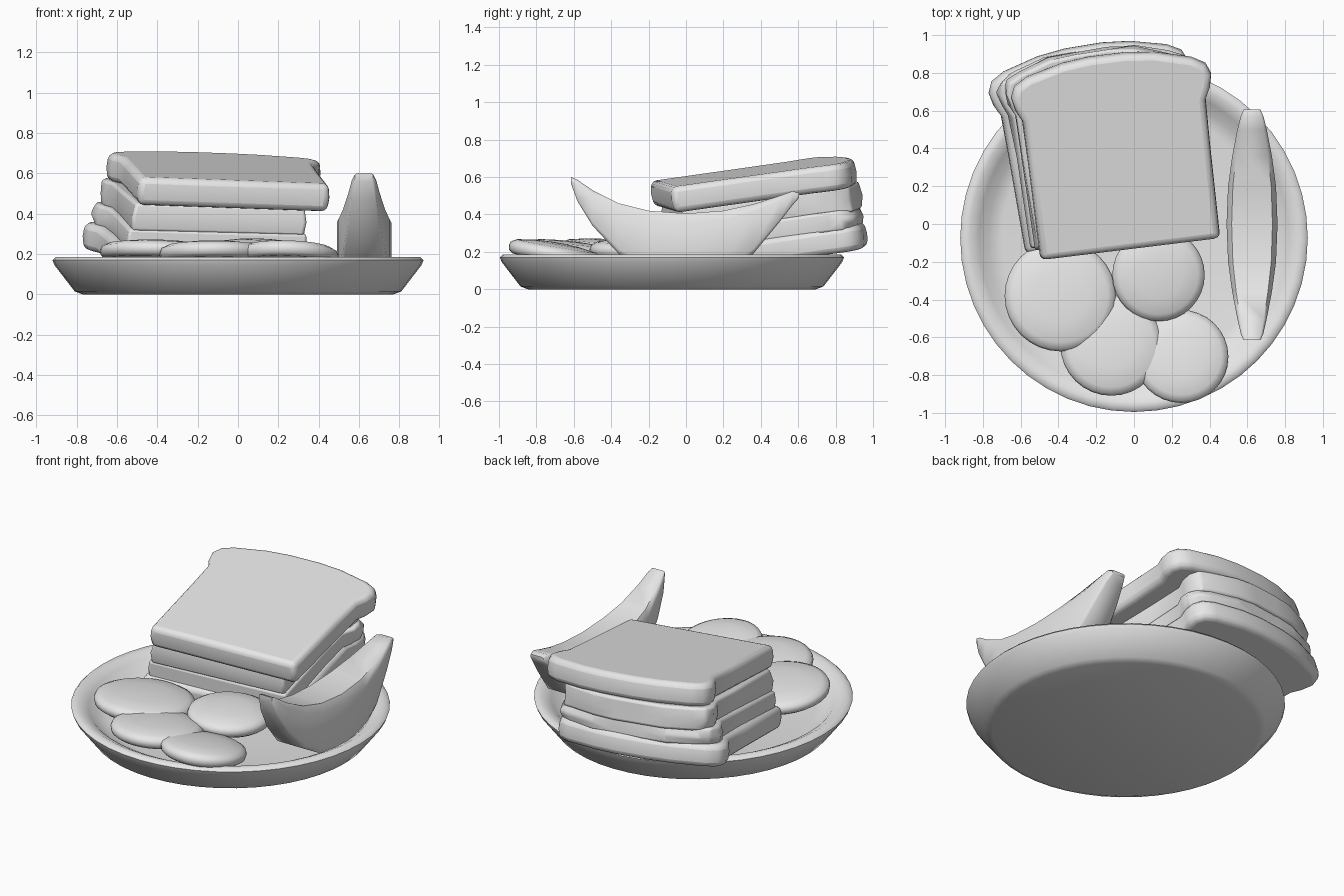
import bpy, bmesh, math, random
from mathutils import Vector

random.seed(4)
if "Cube" in bpy.data.objects:
    bpy.data.objects.remove(bpy.data.objects["Cube"], do_unlink=True)

GREY = (0.8, 0.8, 0.8, 1)
clay = bpy.data.materials.new("light_grey")
clay.use_nodes = True
clay.diffuse_color = GREY
clay.node_tree.nodes["Principled BSDF"].inputs["Base Color"].default_value = GREY


def loft(name, rings, closed_ends=True, bevel=0, angle=50):
    """Skin a stack of equal-length rings of points."""
    bm = bmesh.new()
    loops = [[bm.verts.new(p) for p in ring] for ring in rings]
    n = len(loops[0])
    for a, b in zip(loops, loops[1:]):
        for i in range(n):
            j = (i + 1) % n
            bm.faces.new((a[i], a[j], b[j], b[i]))
    if closed_ends:
        bm.faces.new(loops[0])
        bm.faces.new(loops[-1])
    bmesh.ops.recalc_face_normals(bm, faces=bm.faces)
    mesh = bpy.data.meshes.new(name)
    bm.to_mesh(mesh)
    bm.free()
    mesh.materials.append(clay)
    ob = bpy.data.objects.new(name, mesh)
    bpy.context.collection.objects.link(ob)
    if bevel:
        mod = ob.modifiers.new("Rounded edges", "BEVEL")
        mod.width, mod.segments = bevel, 3
        mod.limit_method = "ANGLE"
        mod.angle_limit = math.radians(40)
    bpy.ops.object.select_all(action="DESELECT")
    bpy.context.view_layer.objects.active = ob
    ob.select_set(True)
    bpy.ops.object.shade_smooth_by_angle(angle=math.radians(angle))
    return ob


def circle(r, z, n=48):
    return [(r * math.cos(math.tau * i / n), r * math.sin(math.tau * i / n), z)
            for i in range(n)]


def place(ob, loc, tilt_x, tilt_y, turn):
    ob.location = loc
    ob.rotation_euler = (tilt_x, tilt_y, math.radians(turn))


# Plate with a raised, rounded rim
profile = [(0.77, 0), (0.81, 0.015), (0.91, 0.145), (0.92, 0.17), (0.905, 0.185),
           (0.87, 0.185), (0.82, 0.16), (0.77, 0.11), (0.7, 0.095)]
plate = loft("plate", [circle(r, z) for r, z in profile])
plate.location.y = -0.075

# Loaf-shaped outline: straight sides, pinched shoulders, arched crown
right_side = [(0.48, -0.52), (0.485, 0.0), (0.49, 0.23), (0.52, 0.29), (0.535, 0.36),
              (0.51, 0.42), (0.44, 0.46), (0.25, 0.51), (0.1, 0.527)]
outline = right_side + [(-x, y) for x, y in reversed(right_side)]


def slice_of(name, height, loc, tilt_x, tilt_y, turn, sx=1, sy=1, wobble=0, bevel=0.03):
    rings = []
    for z, grow in ((-0.5, 0.985), (0, 1), (0.5, 0.985)):
        ring = []
        for x, y in outline:
            k = grow + random.uniform(-wobble, wobble)
            ring.append((x * sx * k, y * sy * k, z * height))
        rings.append(ring)
    place(loft(name, rings, bevel=bevel), loc, tilt_x, tilt_y, turn)


# Sandwich
slice_of("lower_bread", 0.135, (-0.185, 0.43, 0.225), 0.15, 0.02, 9.5)
slice_of("lower_filling", 0.11, (-0.17, 0.42, 0.33), 0.15, 0.03, 8,
         0.95, 0.97, 0.025, 0.015)
slice_of("upper_filling", 0.14, (-0.16, 0.42, 0.44), 0.14, 0.03, 8,
         0.9, 0.97, 0.02, 0.015)
slice_of("upper_bread", 0.14, (-0.08, 0.38, 0.565), 0.14, 0.035, 7)

# Round slices overlapping at the front of the plate
discs = [("left_slice", 0.295, (-0.39, -0.38, 0.215), -0.08, 0.03),
         ("right_slice", 0.245, (0.13, -0.27, 0.225), 0.02, 0.05),
         ("middle_slice", 0.27, (-0.12, -0.64, 0.21), -0.1, 0.0),
         ("front_slice", 0.25, (0.25, -0.7, 0.2), -0.17, 0.03)]
for name, r, loc, tx, ty in discs:
    rings = [circle(r * k, z, 32) for k, z in
             ((0.9, -0.045), (0.98, -0.03), (1, -0.005), (0.97, 0.015),
              (0.85, 0.032), (0.5, 0.045), (0.15, 0.05))]
    place(loft(name, rings), loc, tx, ty, 0)

# Curved wedge: stations of y, bottom z, top z, half width
stations = [(-0.615, 0.565, 0.6, 0.045), (-0.58, 0.47, 0.585, 0.06),
            (-0.5, 0.34, 0.53, 0.078), (-0.36, 0.19, 0.46, 0.105),
            (-0.2, 0.1, 0.42, 0.127), (0, 0.08, 0.405, 0.135),
            (0.2, 0.1, 0.42, 0.127), (0.36, 0.19, 0.455, 0.105),
            (0.5, 0.36, 0.5, 0.078), (0.57, 0.45, 0.525, 0.06),
            (0.605, 0.49, 0.515, 0.045)]
section = [(-0.9, 0), (0.9, 0), (1, 0.1), (1, 0.85), (0.8, 1), (-0.8, 1), (-1, 0.85), (-1, 0.1)]
rings = [[(0.625 + w * u, y, lo + (hi - lo) * v) for u, v in section]
         for y, lo, hi, w in stations]
loft("wedge", rings, angle=60)
